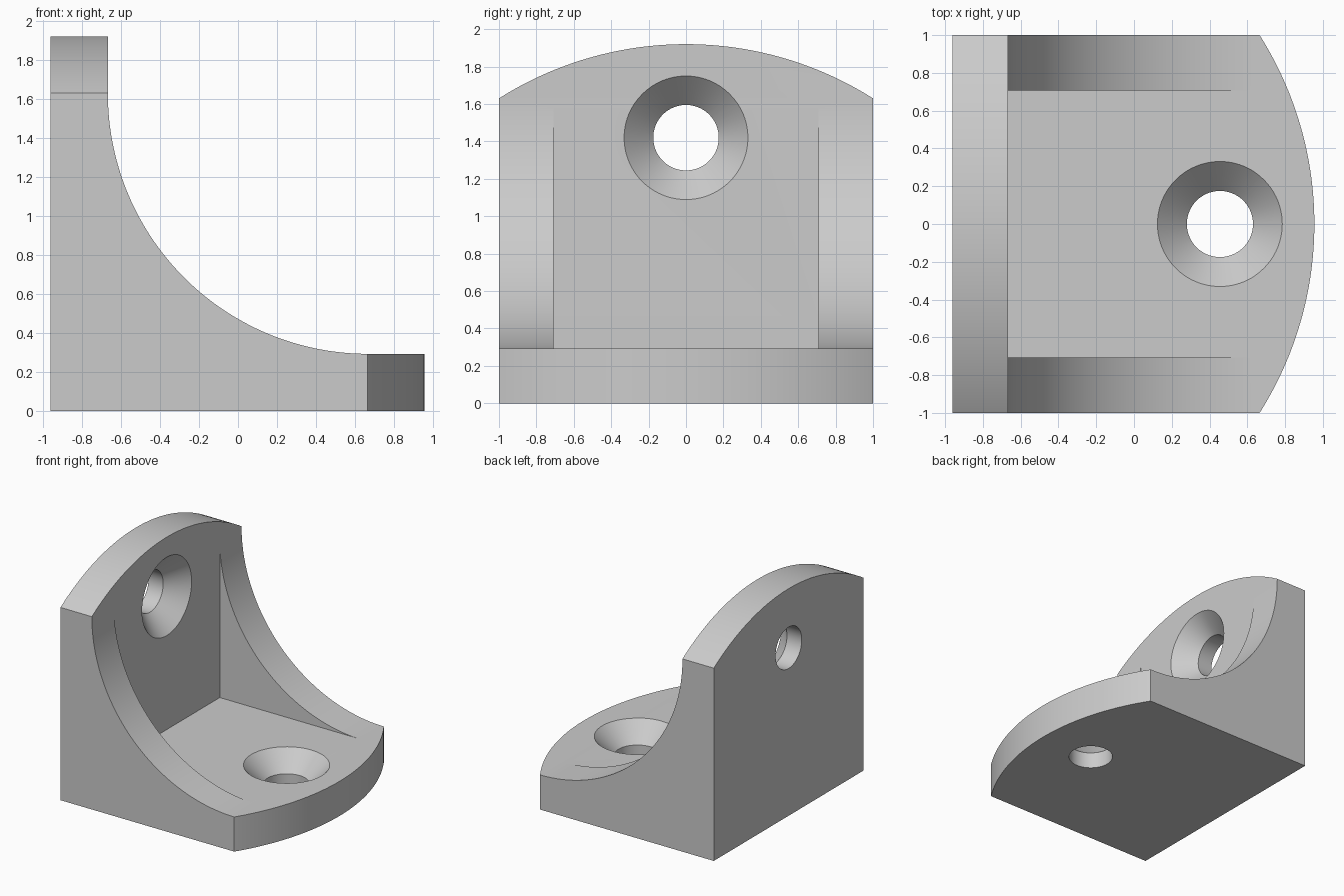
import bpy, bmesh, math
from mathutils import Matrix, Vector

cube = bpy.data.objects.get("Cube")
if cube:
    bpy.data.objects.remove(cube, do_unlink=True)

THICK = 0.293           # plate thickness
BACK, FRONT = -0.96, 0.955
TOP = 1.92
RIB_R = 1.335           # concave rib radius
END_R = 1.869           # rounded plate end radius

grey = bpy.data.materials.new("light grey")
grey.use_nodes = True
grey.diffuse_color = (0.6, 0.6, 0.6, 1)
grey.node_tree.nodes["Principled BSDF"].inputs["Base Color"].default_value = (0.6, 0.6, 0.6, 1)


def make_object(name, bm):
    bmesh.ops.recalc_face_normals(bm, faces=bm.faces)
    mesh = bpy.data.meshes.new(name)
    bm.to_mesh(mesh)
    bm.free()
    mesh.materials.append(grey)
    obj = bpy.data.objects.new(name, mesh)
    bpy.context.collection.objects.link(obj)
    return obj


def loft(name, rings):
    """Closed solid through matching rings of points."""
    bm = bmesh.new()
    loops = [[bm.verts.new(p) for p in ring] for ring in rings]
    n = len(loops[0])
    for a, b in zip(loops, loops[1:]):
        for i in range(n):
            j = (i + 1) % n
            bm.faces.new((a[i], a[j], b[j], b[i]))
    bm.faces.new(loops[0])
    bm.faces.new(loops[-1])
    return make_object(name, bm)


def arc(cx, cy, r, start, end, steps):
    angles = [math.radians(start + (end - start) * i / steps) for i in range(steps + 1)]
    return [(cx + r * math.cos(a), cy + r * math.sin(a)) for a in angles]


def countersink(name, place):
    """Through hole with a conical mouth, along local z."""
    rings = []
    for r, h in ((0.175, -0.1), (0.175, 0.138), (0.43, 0.393)):
        rings.append([place @ Vector((x, y, h)) for x, y in arc(0, 0, r, 0, 360, 96)[:-1]])
    return loft(name, rings)


def combine(target, tool, operation):
    mod = target.modifiers.new("cut", 'BOOLEAN')
    mod.operation = operation
    mod.solver = 'EXACT'
    mod.object = tool
    bpy.context.view_layer.objects.active = target
    bpy.ops.object.modifier_apply(modifier=mod.name)
    bpy.data.objects.remove(tool, do_unlink=True)


# Side profile with the concave sweep, extruded across the width
inner_x = BACK + THICK
profile = [(BACK, 0), (FRONT + 0.1, 0), (FRONT + 0.1, THICK)]
profile += arc(inner_x + RIB_R, THICK + RIB_R, RIB_R, 270, 180, 80)
profile += [(inner_x, TOP + 0.1), (BACK, TOP + 0.1)]
bracket = loft("corner_bracket", [[(x, y, z) for x, z in profile] for y in (-1, 1)])

# Rounded ends of the base plate and the wall plate
curve = arc(0, 0, END_R, -40, 40, 80)
base = [(-2, curve[0][1])] + [(FRONT - END_R + u, v) for u, v in curve] + [(-2, curve[-1][1])]
wall = [(curve[0][1], -1)] + [(v, TOP - END_R + u) for u, v in curve] + [(curve[-1][1], -1)]
combine(bracket, loft("base_outline", [[(x, y, z) for x, y in base] for z in (-1, 3)]), 'INTERSECT')
combine(bracket, loft("wall_outline", [[(x, y, z) for y, z in wall] for x in (-2, 2)]), 'INTERSECT')

# Pocket between the two side ribs
px, pz, py = inner_x + 0.001, THICK + 0.001, 0.708
pocket = [(px, pz), (2, pz), (2, 3), (px, 3)]
combine(bracket, loft("pocket", [[(x, y, z) for x, z in pocket] for y in (-py, py)]), 'DIFFERENCE')

# Countersunk screw holes in base and wall
combine(bracket, countersink("base_hole", Matrix.Translation((FRONT - 0.5, 0, 0))), 'DIFFERENCE')
wall_place = Matrix.Translation((BACK, 0, TOP - 0.5)) @ Matrix.Rotation(math.pi / 2, 4, 'Y')
combine(bracket, countersink("wall_hole", wall_place), 'DIFFERENCE')

# Smooth curves, sharp edges
bpy.ops.object.select_all(action='DESELECT')
bracket.select_set(True)
bpy.context.view_layer.objects.active = bracket
bpy.ops.object.shade_smooth_by_angle(angle=math.radians(25))
